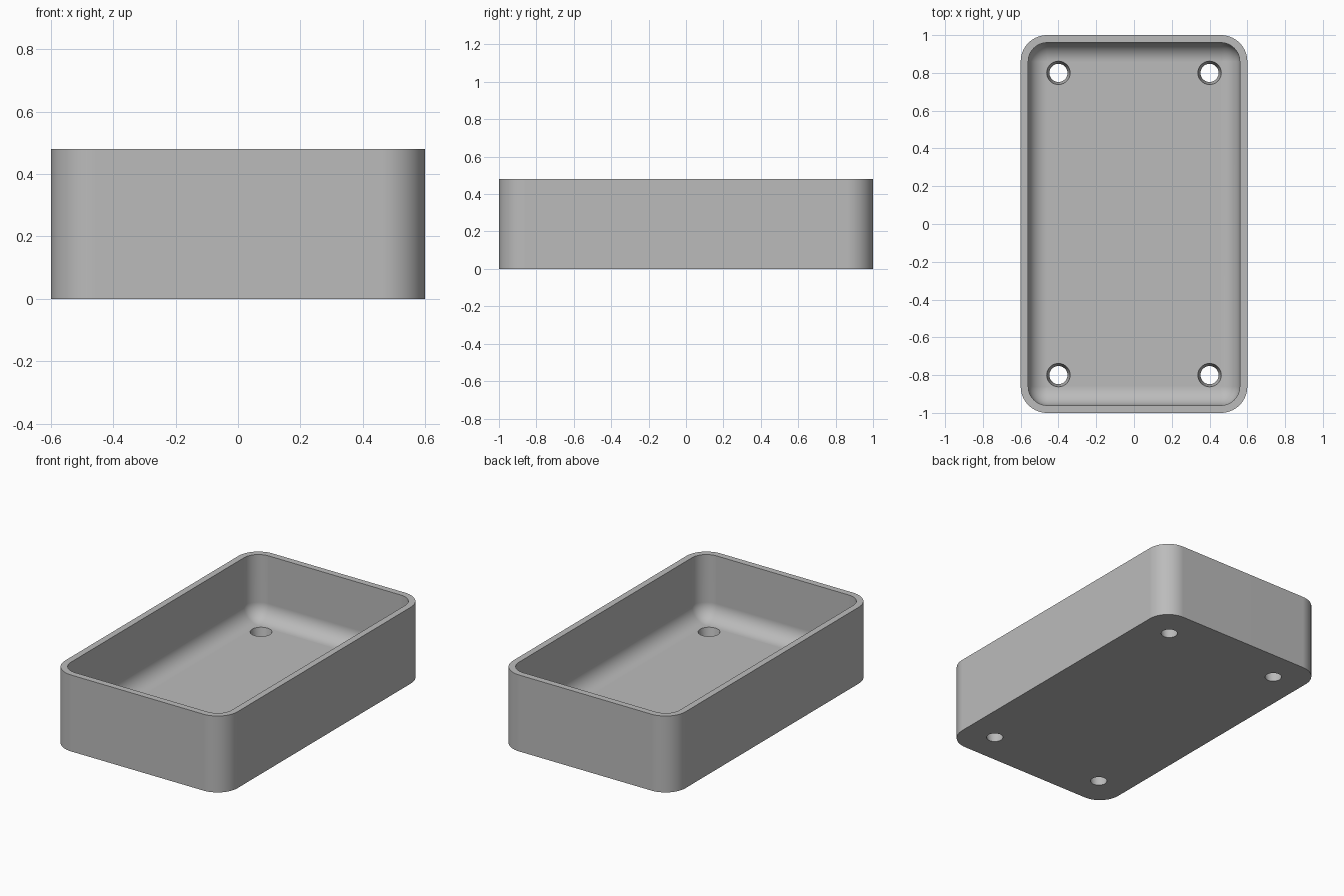
import bpy, bmesh, math
from math import sin, cos, pi

cube = bpy.data.objects.get("Cube")
if cube:
    bpy.data.objects.remove(cube, do_unlink=True)

HALF_X, HALF_Y, HEIGHT = 0.6, 1.0, 0.48
WALL, FLOOR = 0.04, 0.08
CORNER, FILLET = 0.14, 0.1
CORNER_STEPS, FILLET_STEPS = 14, 12

grey = bpy.data.materials.new("plain grey")
grey.use_nodes = True
colour = (0.5, 0.5, 0.5, 1)
grey.diffuse_color = colour
grey.node_tree.nodes["Principled BSDF"].inputs["Base Color"].default_value = colour


def ring(bm, inset, z):
    """Rounded rectangle of vertices, inset from the outer outline."""
    radius = CORNER - inset
    cx, cy = HALF_X - CORNER, HALF_Y - CORNER
    verts = []
    for quarter, (sx, sy) in enumerate(((1, 1), (-1, 1), (-1, -1), (1, -1))):
        for i in range(CORNER_STEPS + 1):
            a = (quarter + i / CORNER_STEPS) * pi / 2
            verts.append(bm.verts.new((sx * cx + radius * cos(a),
                                       sy * cy + radius * sin(a), z)))
    return verts


def make_object(name, bm):
    bmesh.ops.remove_doubles(bm, verts=bm.verts, dist=1e-5)
    bmesh.ops.recalc_face_normals(bm, faces=bm.faces)
    mesh = bpy.data.meshes.new(name)
    bm.to_mesh(mesh)
    bm.free()
    mesh.materials.append(grey)
    obj = bpy.data.objects.new(name, mesh)
    bpy.context.collection.objects.link(obj)
    return obj


# Tray shell: outer wall, rim, inner wall and rounded floor edge
profile = [(0, 0), (0, HEIGHT), (WALL, HEIGHT)]
for i in range(FILLET_STEPS + 1):
    a = i / FILLET_STEPS * pi / 2
    profile.append((WALL + FILLET * (1 - cos(a)), FLOOR + FILLET * (1 - sin(a))))
bm = bmesh.new()
rings = [ring(bm, inset, z) for inset, z in profile]
for low, high in zip(rings, rings[1:]):
    for i in range(len(low)):
        j = (i + 1) % len(low)
        bm.faces.new((low[i], low[j], high[j], high[i]))
bm.faces.new(rings[0])
bmesh.ops.remove_doubles(bm, verts=bm.verts, dist=1e-5)
bmesh.ops.holes_fill(bm, edges=[e for e in bm.edges if e.is_boundary])
tray = make_object("tray", bm)

# Tapered drain holes, one near each corner
BOTTOM_R, TOP_R, OVER = 0.048, 0.062, 0.02
slope = (TOP_R - BOTTOM_R) / FLOOR
bm = bmesh.new()
for x in (-0.4, 0.4):
    for y in (-0.8, 0.8):
        made = bmesh.ops.create_cone(
            bm, cap_ends=True, segments=40, depth=FLOOR + 2 * OVER,
            radius1=BOTTOM_R - slope * OVER, radius2=TOP_R + slope * OVER)
        bmesh.ops.translate(bm, verts=made["verts"], vec=(x, y, FLOOR / 2))
cutter = make_object("hole_cutter", bm)

cut = tray.modifiers.new("drain holes", "BOOLEAN")
cut.object = cutter
cut.operation = "DIFFERENCE"
cut.solver = "EXACT"
bpy.context.view_layer.objects.active = tray
tray.select_set(True)
bpy.ops.object.modifier_apply(modifier=cut.name)
bpy.data.objects.remove(cutter, do_unlink=True)

# Smooth curves, crisp rim and hole edges
bpy.ops.object.shade_smooth_by_angle(angle=math.radians(30))
weighted = tray.modifiers.new("flat floor shading", "WEIGHTED_NORMAL")
weighted.keep_sharp = True
